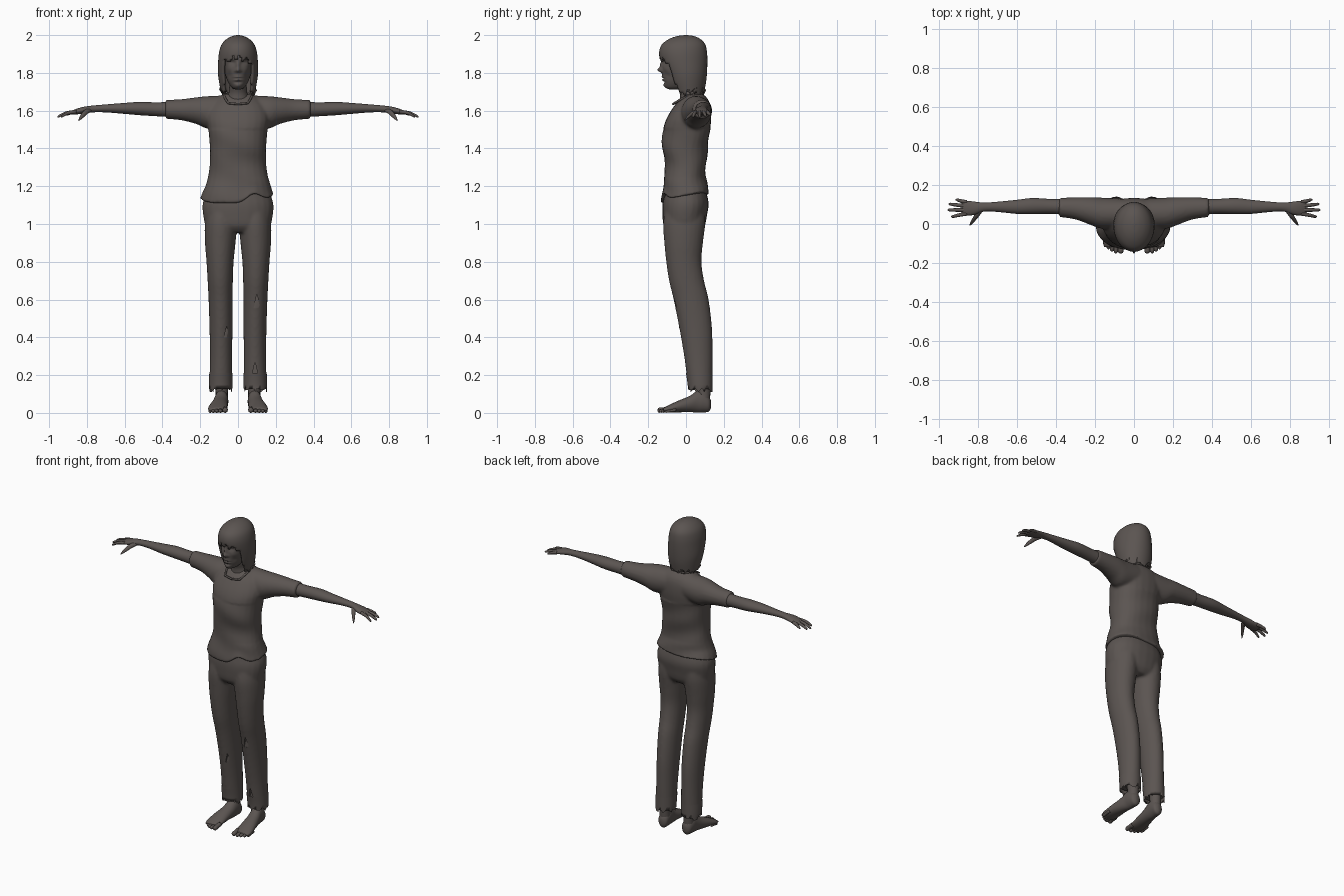
import bpy, bmesh, math, random
from mathutils import Vector
random.seed(4)

mat = bpy.data.materials.new("dull_brown_grey")
mat.diffuse_color = (0.105, 0.09, 0.083, 1)


def smooth_rows(rows, steps):
    """Catmull-Rom resampling of cross-section rows."""
    out = []
    for i in range(len(rows) - 1):
        a, b, c, d = (rows[max(i - 1, 0)], rows[i], rows[i + 1], rows[min(i + 2, len(rows) - 1)])
        for k in range(steps):
            t = k / steps
            out.append([0.5 * (2 * q + (r - p) * t + (2 * p - 5 * q + 4 * r - s) * t * t
                        + (3 * q - p - 3 * r + s) * t ** 3) for p, q, r, s in zip(a, b, c, d)])
    return out + [list(rows[-1])]


AXES = {'x': (Vector((0, 1, 0)), Vector((0, 0, 1))),
        'y': (Vector((1, 0, 0)), Vector((0, 0, 1))),
        'z': (Vector((1, 0, 0)), Vector((0, 1, 0)))}


def loft(name, rows, axis='z', n=24, steps=4, power=1.0, caps=True):
    """Rows are x, y, z, radius a, radius b; rings lie across the axis."""
    u, v = AXES[axis]
    bm = bmesh.new()
    prev = None
    rows = smooth_rows(rows, steps)
    for k, (x, y, z, a, b) in enumerate(rows):
        ring = []
        for i in range(n):
            c, s = math.cos(2 * math.pi * i / n), math.sin(2 * math.pi * i / n)
            c, s = [math.copysign(abs(q) ** power, q) for q in (c, s)]
            ring.append(bm.verts.new(Vector((x, y, z)) + u * a * c + v * b * s))
        if prev:
            for i in range(n):
                j = (i + 1) % n
                bm.faces.new((prev[i], prev[j], ring[j], ring[i]))
        if caps and k in (0, len(rows) - 1):
            bm.faces.new(ring)
        prev = ring
    bmesh.ops.recalc_face_normals(bm, faces=bm.faces[:])
    me = bpy.data.meshes.new(name)
    bm.to_mesh(me)
    bm.free()
    ob = bpy.data.objects.new(name, me)
    bpy.context.collection.objects.link(ob)
    return finish(ob)


def finish(ob):
    if not ob.data.materials:
        ob.data.materials.append(mat)
    for p in ob.data.polygons:
        p.use_smooth = True
    return ob


def column(rows, s=1):
    """Rows z, centre x, front y, back y, half width -> loft rows."""
    return [(s * cx, (f + b) / 2, z, hw, (b - f) / 2) for z, cx, f, b, hw in rows]


def apply(ob, kind, **settings):
    m = ob.modifiers.new(kind, kind)
    for k, val in settings.items():
        setattr(m, k, val)
    bpy.context.view_layer.objects.active = ob
    bpy.ops.object.modifier_apply(modifier=m.name)


def fuse(parts, name, voxel, rounds):
    bpy.ops.object.select_all(action='DESELECT')
    for p in parts:
        p.select_set(True)
    bpy.context.view_layer.objects.active = parts[0]
    bpy.ops.object.join()
    ob = parts[0]
    ob.name = name
    apply(ob, 'REMESH', mode='VOXEL', voxel_size=voxel)
    apply(ob, 'SMOOTH', factor=0.5, iterations=rounds)
    return finish(ob)


# Shirt: torso and both sleeves fused
parts = [loft("torso", column([
    (1.11, -.006, -.132, .127, .196), (1.15, -.004, -.128, .119, .185), (1.2, 0, -.122, .111, .17),
    (1.3, 0, -.110, .105, .151), (1.4, 0, -.126, .116, .149), (1.5, 0, -.121, .128, .157),
    (1.56, 0, -.102, .134, .165), (1.62, 0, -.066, .131, .15), (1.66, 0, -.032, .117, .115),
    (1.688, 0, 0, .09, .075)]), power=.88)]
for s in (1, -1):
    parts.append(loft("sleeve", [
        (s * .06, .055, 1.60, .075, .082), (s * .16, .055, 1.591, .08, .086), (s * .22, .066, 1.60, .072, .071),
        (s * .30, .08, 1.605, .057, .056), (s * .385, .085, 1.607, .049, .050)], 'x'))
shirt = fuse(parts, "shirt", .009, 4)
for v in shirt.data.vertices:          # uneven hem and soft folds
    x, y, z = v.co
    if z < 1.25:
        w = (1.25 - z) / .14
        lift = .045 * min(1, max(0, (y + .1) / .2)) + .02 * max(0, x / .19)
        if y < 0:
            lift += .04 * math.exp(-((x - .085) / .05) ** 2)
        v.co.z += w * lift
    if z < 1.5:
        v.co.y += .003 * math.sin(38 * z + 14 * x)

# Neckline band
cu = bpy.data.curves.new("neckline", 'CURVE')
cu.dimensions = '3D'
cu.bevel_depth = .006
sp = cu.splines.new('POLY')
pts = [(-.075, .04, 1.685), (-.068, -.02, 1.665), (-.052, -.06, 1.64), (0, -.068, 1.635), (.052, -.06, 1.64),
       (.068, -.02, 1.665), (.075, .04, 1.685), (.04, .085, 1.692), (-.04, .085, 1.692)]
sp.points.add(len(pts) - 1)
for p, c in zip(sp.points, pts):
    p.co = (*c, 1)
sp.use_cyclic_u = True
cu.materials.append(mat)
bpy.context.collection.objects.link(bpy.data.objects.new("neckline", cu))

# Trousers: hips and both legs fused
LEG = [(.145, .092, .01, .14, .06), (.3, .09, -.01, .141, .059), (.45, .09, -.036, .138, .061),
       (.6, .092, -.066, .12, .064), (.7, .094, -.09, .096, .067), (.8, .095, -.105, .082, .072),
       (.9, .094, -.115, .09, .081), (1.0, .09, -.121, .102, .086), (1.08, .085, -.11, .1, .08)]
parts = [loft("hips", column([
    (.955, 0, -.09, .075, .13), (.99, 0, -.118, .1, .17), (1.05, 0, -.125, .112, .185),
    (1.1, 0, -.125, .12, .188), (1.14, 0, -.118, .115, .178), (1.19, 0, -.108, .1, .155)]), power=.9)]
parts += [loft("leg", column(LEG, s)) for s in (1, -1)]
trousers = fuse(parts, "trousers", .009, 4)
# Shallow cuts for the torn patches
for x, y, z, h in ((.1, -.068, .58, .05), (-.06, -.03, .42, .04), (.09, .005, .22, .05)):
    bpy.ops.mesh.primitive_cone_add(vertices=3, radius1=h, radius2=h, depth=.03,
                                    location=(x, y, z), rotation=(math.pi / 2, 0, 0))
    cut = bpy.context.object
    cut.scale.x = .4
    cut.hide_render = True
    bpy.context.view_layer.update()
    apply(trousers, 'BOOLEAN', operation='DIFFERENCE', object=cut)
    bpy.data.objects.remove(cut)
bpy.ops.object.select_all(action='DESELECT')
trousers.select_set(True)
bpy.context.view_layer.objects.active = trousers
bpy.ops.object.shade_smooth_by_angle(angle=math.radians(50))

TOES = ((.068, -.152, .014), (.093, -.15, .0105), (.113, -.142, .010), (.131, -.13, .0095), (.147, -.112, .009))
FINGERS = ((.112, .915, .124, 1.577), (.092, .95, .102, 1.572), (.072, .956, .072, 1.568), (.053, .938, .038, 1.568))
for s, side in ((1, "left"), (-1, "right")):
    # Ragged trouser hem
    hem = loft(side + "_ragged_hem", column([(.11, .092, .01, .141, .061), (.15, .092, .009, .141, .062),
               (.21, .091, 0, .141, .061)], s), n=36, steps=2, caps=False)
    for v in hem.data.vertices:
        if v.co.z < .115:
            v.co.z += random.choice((0, .01, .03, .035))
    # Arm with hand
    loft(side + "_arm", [(s * x, y, z, a, b) for x, y, z, a, b in (
        (.33, .087, 1.607, .042, .042), (.42, .09, 1.607, .038, .037), (.52, .092, 1.611, .041, .035),
        (.6, .088, 1.612, .036, .029), (.7, .088, 1.612, .026, .021), (.77, .087, 1.609, .023, .018),
        (.82, .081, 1.602, .034, .018), (.86, .081, 1.594, .038, .014), (.885, .081, 1.588, .034, .008))], 'x', 20)
    for i, (y0, x, y, z) in enumerate(FINGERS):
        loft(f"{side}_finger_{i + 1}", [(s * .855, y0, 1.595, .010, .010),
             (s * (.86 + x) / 2, (y0 + y) / 2, 1.588, .0095, .0095),
             (s * (x - .008), y, z + .003, .007, .007), (s * x, y, z, .002, .002)], 'x', 10, 3)
    loft(side + "_thumb", [(s * .79, .07, 1.602, .017, .013), (s * .808, .04, 1.59, .014, .012),
         (s * .828, .012, 1.568, .010, .010), (s * .842, -.008, 1.55, .003, .004)], 'y', 10, 3)
    # Bare foot and lower leg
    loft(side + "_foot", [(s * x, y, z, a, b) for y, x, z, a, b in (
        (.132, .085, .045, .012, .02), (.12, .085, .048, .03, .042), (.09, .087, .06, .036, .057),
        (.06, .089, .06, .037, .058), (.02, .095, .047, .041, .043), (-.04, .103, .034, .048, .031),
        (-.09, .108, .022, .051, .02), (-.118, .109, .016, .044, .011))], 'y', 20)
    for i, (x, y, r) in enumerate(TOES):
        loft(f"{side}_toe_{i + 1}", [(s * x, y + .06, r + .007, r, r), (s * x, y + .03, r + .003, r, r * .9),
             (s * x, y + .009, r, r, r), (s * x, y, r, r * .3, r * .3)], 'y', 10, 3)
    loft(side + "_ankle", [(s * .086, .09, .05, .034, .036), (s * .086, .094, .11, .032, .035),
         (s * .088, .088, .2, .04, .042), (s * .09, .075, .3, .045, .05)], 'z', 16)

# Neck
loft("neck", [(0, .03, 1.56, .085, .065), (0, .028, 1.64, .066, .06), (0, .018, 1.69, .05, .05),
              (0, .005, 1.73, .046, .05), (0, 0, 1.8, .045, .05)])

# Head, with facial relief pressed into the front
head = loft("head", column([
    (1.712, 0, -.085, -.03, .012), (1.72, 0, -.105, .0, .03), (1.738, 0, -.114, .03, .045),
    (1.765, 0, -.12, .065, .059), (1.80, 0, -.125, .085, .069), (1.85, 0, -.127, .092, .075),
    (1.9, 0, -.127, .095, .077), (1.95, 0, -.11, .085, .066), (1.975, 0, -.075, .06, .045)]),
    n=72, steps=7, power=.95)
RELIEF = [(0, 1.815, .011, .012, -.026), (0, 1.842, .009, .018, -.012), (0, 1.789, .018, .004, -.004),
          (0, 1.778, .022, .004, -.009), (0, 1.771, .018, .003, .006), (0, 1.763, .019, .005, -.009),
          (0, 1.75, .02, .005, .005), (0, 1.733, .018, .01, -.006)]
for s in (1, -1):
    RELIEF += [(s * .031, 1.853, .014, .009, .016), (s * .031, 1.851, .008, .005, -.009),
               (s * .03, 1.874, .02, .006, -.006), (s * .015, 1.81, .006, .006, -.008),
               (s * .046, 1.82, .014, .012, -.004), (s * .045, 1.785, .012, .016, .006)]
for v in head.data.vertices:
    if v.co.y < -.02:
        v.co.y += sum(d * math.exp(-((v.co.x - x) / sx) ** 2 - ((v.co.z - z) / sz) ** 2)
                      for x, z, sx, sz, d in RELIEF)

# Bobbed hair: shell opened at the face, with a jagged lower edge and fringe
hair = loft("hair", column([
    (1.69, 0, -.065, .094, .088), (1.75, 0, -.095, .106, .1), (1.80, 0, -.113, .111, .106),
    (1.86, 0, -.136, .113, .105), (1.91, 0, -.142, .111, .1), (1.95, 0, -.128, .102, .087),
    (1.978, 0, -.092, .078, .062), (1.994, 0, -.05, .045, .032), (2.0, 0, -.008, .008, .006)]),
    n=60, steps=5)
bm = bmesh.new()
bm.from_mesh(hair.data)
gone = []
for f in bm.faces:
    c = f.calc_center_median()
    fringe = 1.885 + .012 * math.sin(c.x * 160) - .35 * abs(c.x)
    if (len(f.verts) > 4 and c.z < 1.8) or (c.y < 0 and abs(c.x) < .076 and c.z < fringe):
        gone.append(f)
bmesh.ops.delete(bm, geom=gone, context='FACES')
for v in bm.verts:
    if v.co.z < 1.695:
        v.co.z += random.uniform(-.015, .03)
bm.to_mesh(hair.data)
bm.free()
apply(hair, 'SOLIDIFY', thickness=.014, offset=-1)
finish(hair)
